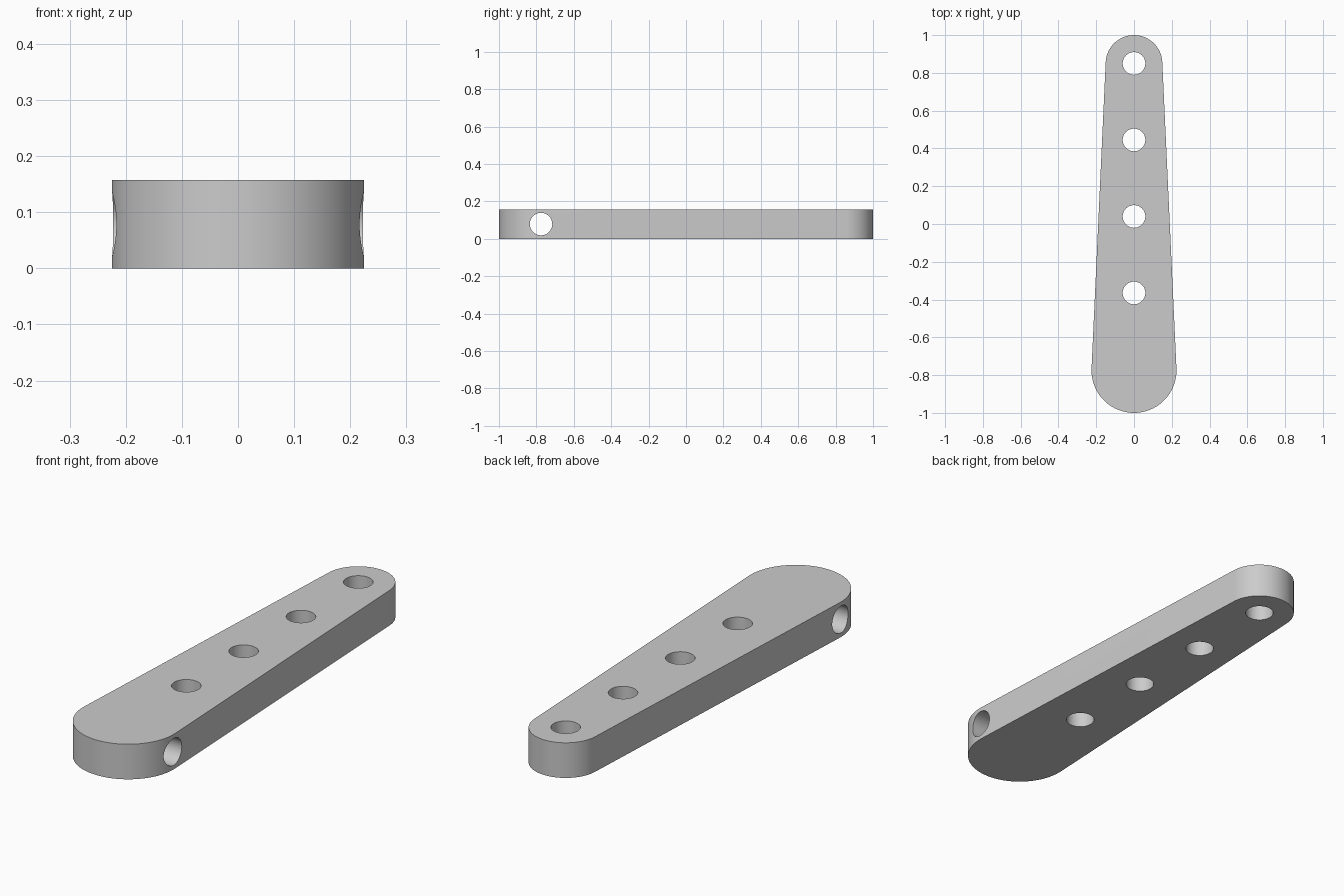
import bpy
import bmesh
from math import asin, cos, sin, pi, radians

cube = bpy.data.objects.get("Cube")
if cube:
    bpy.data.objects.remove(cube, do_unlink=True)

HEIGHT = 0.157
BIG_R, BIG_Y = 0.225, -0.775
SMALL_R, SMALL_Y = 0.15, 0.85
HOLE_R = 0.06
SEGMENTS = 48

grey = bpy.data.materials.new("plain grey")
grey.use_nodes = True
colour = (0.6, 0.6, 0.6, 1)
grey.diffuse_color = colour
grey.node_tree.nodes["Principled BSDF"].inputs["Base Color"].default_value = colour


def arc(radius, y, start, end):
    """Points along a round end of the arm."""
    return [(radius * cos(a), y + radius * sin(a), 0)
            for a in (start + (end - start) * i / SEGMENTS for i in range(SEGMENTS + 1))]


# Tapered arm: two round ends joined by tangent sides
tilt = asin((BIG_R - SMALL_R) / (SMALL_Y - BIG_Y))
outline = (arc(SMALL_R, SMALL_Y, tilt, pi - tilt)
           + arc(BIG_R, BIG_Y, pi - tilt, 2 * pi + tilt))
bm = bmesh.new()
base = bm.faces.new([bm.verts.new(p) for p in outline])
top = bmesh.ops.extrude_face_region(bm, geom=[base])["geom"]
bmesh.ops.translate(bm, vec=(0, 0, HEIGHT),
                    verts=[v for v in top if isinstance(v, bmesh.types.BMVert)])
bmesh.ops.recalc_face_normals(bm, faces=bm.faces)
mesh = bpy.data.meshes.new("tapered_arm")
bm.to_mesh(mesh)
bm.free()
mesh.materials.append(grey)
arm = bpy.data.objects.new("tapered_arm", mesh)
bpy.context.collection.objects.link(arm)


def drill(location, rotation=(0, 0, 0)):
    """Cut a round through hole in the arm."""
    bpy.ops.mesh.primitive_cylinder_add(vertices=SEGMENTS, radius=HOLE_R, depth=1,
                                        location=location, rotation=rotation)
    cutter = bpy.context.object
    cutter.name = "hole_cutter"
    cutter.hide_render = True
    cutter.data.materials.append(grey)
    bpy.ops.object.select_all(action="DESELECT")
    arm.select_set(True)
    bpy.context.view_layer.objects.active = arm
    cut = arm.modifiers.new("hole", "BOOLEAN")
    cut.operation = "DIFFERENCE"
    cut.solver = "EXACT"
    cut.object = cutter
    bpy.ops.object.modifier_apply(modifier=cut.name)
    bpy.data.objects.remove(cutter, do_unlink=True)


# Row of upright holes, starting at the narrow end
for i in range(4):
    drill((0, SMALL_Y - 0.405 * i, HEIGHT / 2))

# Cross hole through the wide end
drill((0, BIG_Y, HEIGHT / 2), (0, pi / 2, 0))

bpy.ops.object.shade_smooth_by_angle(angle=radians(30))
